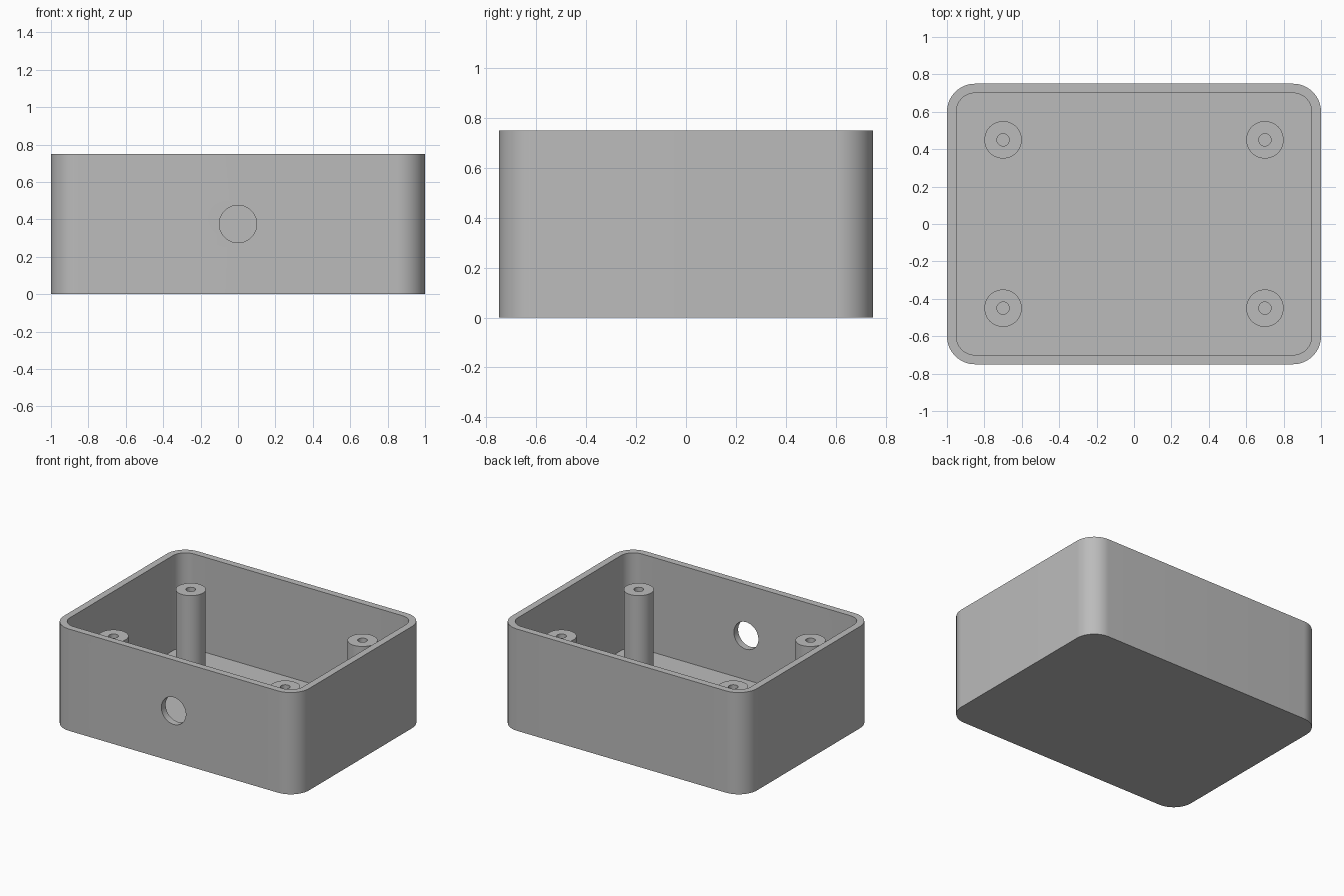
import bpy, bmesh, math

cube = bpy.data.objects.get("Cube")
if cube:
    bpy.data.objects.remove(cube, do_unlink=True)

WIDTH, DEPTH, HEIGHT, WALL, RADIUS = 2.0, 1.5, 0.75, 0.05, 0.15
GREY = (0.5, 0.5, 0.5, 1)

grey = bpy.data.materials.new("grey plastic")
grey.use_nodes = True
grey.diffuse_color = GREY
grey.node_tree.nodes["Principled BSDF"].inputs["Base Color"].default_value = GREY


def rounded_rect(w, d, r, steps=16):
    """Counter-clockwise outline of a rounded rectangle."""
    points = []
    for i, (sx, sy) in enumerate(((1, 1), (-1, 1), (-1, -1), (1, -1))):
        for k in range(steps + 1):
            a = (i + k / steps) * math.pi / 2
            points.append((sx * (w / 2 - r) + r * math.cos(a),
                           sy * (d / 2 - r) + r * math.sin(a)))
    return points


def circle(r, cx=0, cy=0, steps=48):
    return [(cx + r * math.cos(2 * math.pi * k / steps),
             cy + r * math.sin(2 * math.pi * k / steps)) for k in range(steps)]


def loft(name, sections):
    """Solid through a series of (outline, z) sections, capped at both ends."""
    bm = bmesh.new()
    rings = [[bm.verts.new((x, y, z)) for x, y in outline] for outline, z in sections]
    for a, b in zip(rings, rings[1:]):
        for k in range(len(a)):
            j = (k + 1) % len(a)
            bm.faces.new((a[k], a[j], b[j], b[k]))
    bm.faces.new(rings[0][::-1])
    bm.faces.new(rings[-1])
    mesh = bpy.data.meshes.new(name)
    bm.to_mesh(mesh)
    bm.free()
    mesh.materials.append(grey)
    obj = bpy.data.objects.new(name, mesh)
    bpy.context.collection.objects.link(obj)
    return obj


def smooth(obj):
    bpy.ops.object.select_all(action="DESELECT")
    obj.select_set(True)
    bpy.context.view_layer.objects.active = obj
    bpy.ops.object.shade_smooth_by_angle(angle=math.radians(30))


# Open box: outside up, over the rim, and down the inside to the floor
outer = rounded_rect(WIDTH, DEPTH, RADIUS)
inner = rounded_rect(WIDTH - 2 * WALL, DEPTH - 2 * WALL, RADIUS - WALL)
box = loft("box_shell", [(outer, 0), (outer, HEIGHT), (inner, HEIGHT), (inner, WALL)])

# Round cable hole through the front wall
cutter = loft("cable_hole_cutter", [(circle(0.1), -0.1), (circle(0.1), 0.1)])
cutter.rotation_euler.x = math.pi / 2
cutter.location = (0, -DEPTH / 2, HEIGHT / 2)
cut = box.modifiers.new("cable_hole", "BOOLEAN")
cut.operation = "DIFFERENCE"
cut.solver = "EXACT"
cut.object = cutter
bpy.context.view_layer.objects.active = box
bpy.ops.object.modifier_apply(modifier=cut.name)
bpy.data.objects.remove(cutter, do_unlink=True)
smooth(box)

# Four screw posts with blind holes
for side, sx in (("left", 1), ("right", -1)):
    for end, sy in (("front", -1), ("back", 1)):
        post, hole = (circle(r, sx * 0.7, sy * 0.45) for r in (0.1, 0.033))
        smooth(loft(f"screw_post_{end}_{side}",
                    [(post, WALL - 0.01), (post, 0.625), (hole, 0.625), (hole, WALL)]))
